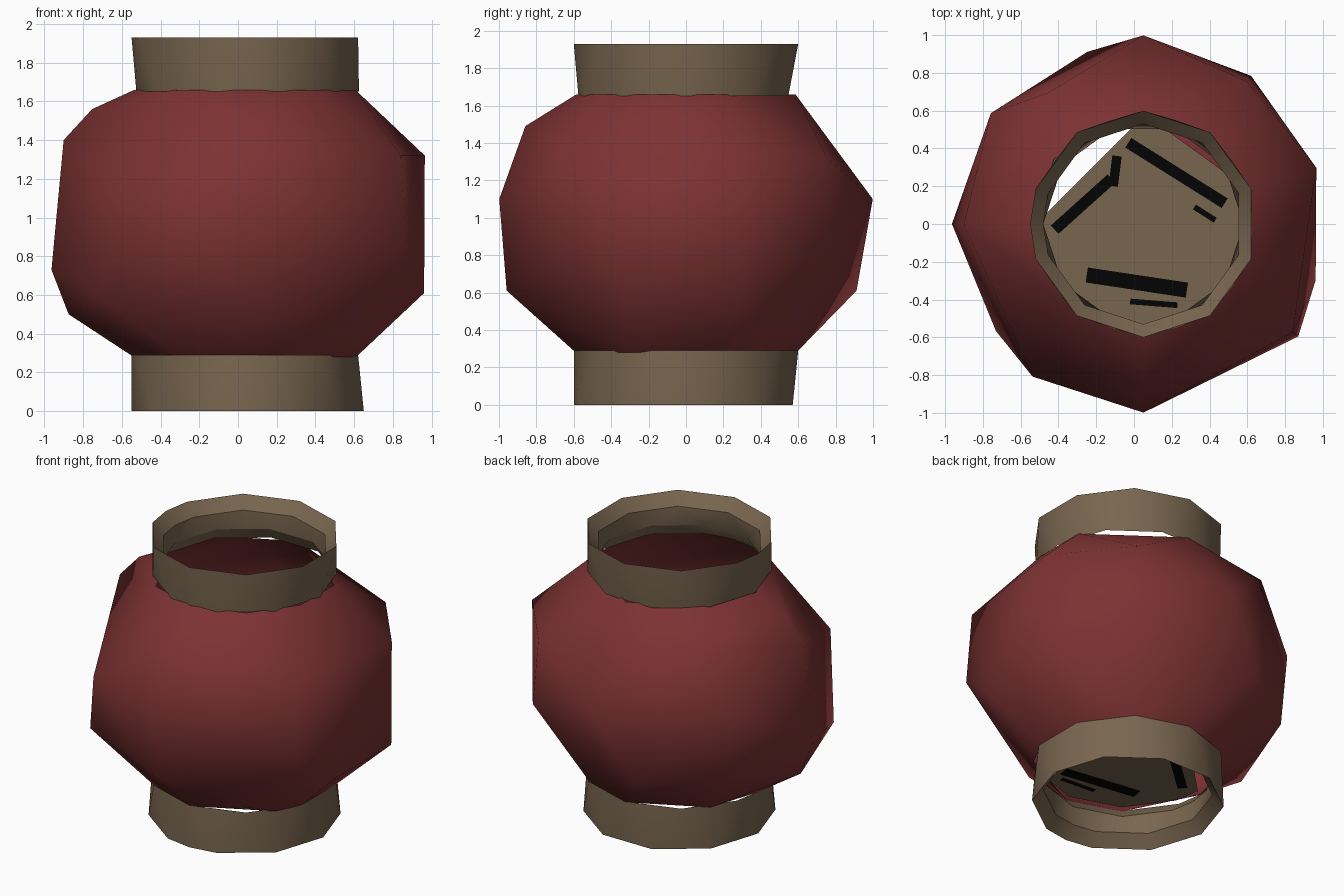
import bpy, bmesh, math
from mathutils import Matrix, Vector

cube = bpy.data.objects.get("Cube")
if cube:
    bpy.data.objects.remove(cube, do_unlink=True)

AXIS_X = 0.05          # the lantern axis sits slightly off centre
STEP = math.radians(18)


def material(name, colour):
    mat = bpy.data.materials.new(name)
    mat.use_nodes = True
    mat.diffuse_color = (*colour, 1)
    shader = mat.node_tree.nodes["Principled BSDF"]
    shader.inputs["Base Color"].default_value = (*colour, 1)
    shader.inputs["Roughness"].default_value = 0.8
    return mat


red = material("lantern red", (0.205, 0.032, 0.033))
brown = material("wood brown", (0.19, 0.132, 0.078))
black = material("dark black", (0.001, 0.001, 0.001))


def finish(bm, name, mat, smooth_angle=None):
    mesh = bpy.data.meshes.new(name)
    bm.to_mesh(mesh)
    bm.free()
    obj = bpy.data.objects.new(name, mesh)
    bpy.context.collection.objects.link(obj)
    mesh.materials.append(mat)
    if smooth_angle:
        bpy.ops.object.select_all(action="DESELECT")
        obj.select_set(True)
        bpy.context.view_layer.objects.active = obj
        bpy.ops.object.shade_smooth_by_angle(angle=math.radians(smooth_angle))


def polar(k, radius, z):
    return Vector((AXIS_X + radius * math.cos(k * STEP), radius * math.sin(k * STEP), z))


def open_hull(bm, points):
    """Convex wall around the points, without its flat top and bottom."""
    verts = [bm.verts.new(p) for p in points]
    low, high = min(p.z for p in points), max(p.z for p in points)
    hull = bmesh.ops.convex_hull(bm, input=verts)
    faces = {g for g in hull["geom"] if isinstance(g, bmesh.types.BMFace)}
    caps = {f for f in faces
            if all(v.co.z > high - 0.001 for v in f.verts)
            or all(v.co.z < low + 0.001 for v in f.verts)}
    bmesh.ops.delete(bm, geom=list(caps), context="FACES")
    return list(faces - caps)


def bulge(z):
    """Radius of the paper shade at a height."""
    return math.sqrt(1 - (abs(z - 0.97) / 0.79) ** 3.2)


ODD_STEPS = (1, 3, 5, 7, 9, 10, 11, 13, 15, 17, 19)
EVEN_STEPS = (0, 2, 4, 6, 8, 10, 12, 14, 15, 16, 18)
TOP_RIM = (1, 5, 8, 10, 13, 15, 17, 19)
BOTTOM_RIM = (1, 3, 5, 8, 10, 13, 15, 18, 19)
LOW, HIGH = 0.28, 1.66

# Paper shade: coarse uneven barrel, open at both rims
shade_heights = {
    1: (0.61, 1.32), 3: (0.88, 1.32), 5: (1.1,), 6: (0.61,), 7: (1.49,),
    8: (0.61, 1.1), 10: (0.5, 0.73, 1.4, 1.56), 12: (0.6,), 13: (1.1,),
    15: (0.61, 1.1, 1.49), 18: (0.83, 1.32), 19: (0.61,),
}
uneven = {3: -0.03, 10: 0.025, 12: 0.01, 18: 0.015}
points = [polar(k, bulge(z) + uneven.get(k, 0), z)
          for k, heights in shade_heights.items() for z in heights]
points += [polar(k, 0.59, LOW) for k in BOTTOM_RIM]
points += [polar(k, 0.585, HIGH) for k in TOP_RIM]
bm = bmesh.new()
open_hull(bm, points)
finish(bm, "paper_shade", red, 60)


# Wooden collars: twisted band outside, bevelled to a sharp edge inside
def collar(name, bottom, top, bottom_radius):
    bm = bmesh.new()
    lower = [polar(k, bottom_radius, bottom) for k in EVEN_STEPS]
    upper = [polar(k, 0.6, top) for k in ODD_STEPS]
    inner_low = [polar(k, 0.53, bottom + 0.08) for k in EVEN_STEPS]
    inner_high = [polar(k, 0.53, top - 0.08) for k in ODD_STEPS]
    open_hull(bm, lower + upper)
    for loop, following in ((lower, inner_low), (inner_low, inner_high), (inner_high, upper)):
        bmesh.ops.reverse_faces(bm, faces=open_hull(bm, loop + following))
    bmesh.ops.remove_doubles(bm, verts=bm.verts, dist=0.0005)
    finish(bm, name, brown, 40)


collar("bottom_collar", 0, LOW + 0.01, 0.6)
collar("top_collar", HIGH - 0.01, 1.93, 0.575)

# Floor board across the bottom opening
bm = bmesh.new()
bm.faces.new([bm.verts.new(polar(k, 0.57, 0.3)) for k in (1, 3, 5, 10, 11, 13, 15, 17, 19)])
finish(bm, "floor_board", brown)


# Dark strips set into the floor board
def strip(name, start, end, width):
    a, b = Vector((*start, 0.3)), Vector((*end, 0.3))
    along = b - a
    bm = bmesh.new()
    bmesh.ops.create_cube(bm, size=1, matrix=(
        Matrix.Translation((a + b) / 2)
        @ Matrix.Rotation(math.atan2(along.y, along.x), 4, "Z")
        @ Matrix.Diagonal((along.length, width, 0.006, 1))))
    finish(bm, name, black)


strip("back_strip", (-0.03, 0.43), (0.48, 0.11), 0.06)
strip("front_strip", (-0.25, -0.27), (0.28, -0.35), 0.08)
strip("front_edge_strip", (-0.02, -0.41), (0.23, -0.43), 0.03)
strip("side_strip", (-0.42, -0.03), (-0.12, 0.24), 0.06)
strip("side_end_strip", (-0.11, 0.2), (-0.09, 0.36), 0.05)
strip("small_strip", (0.32, 0.09), (0.43, 0.02), 0.03)
